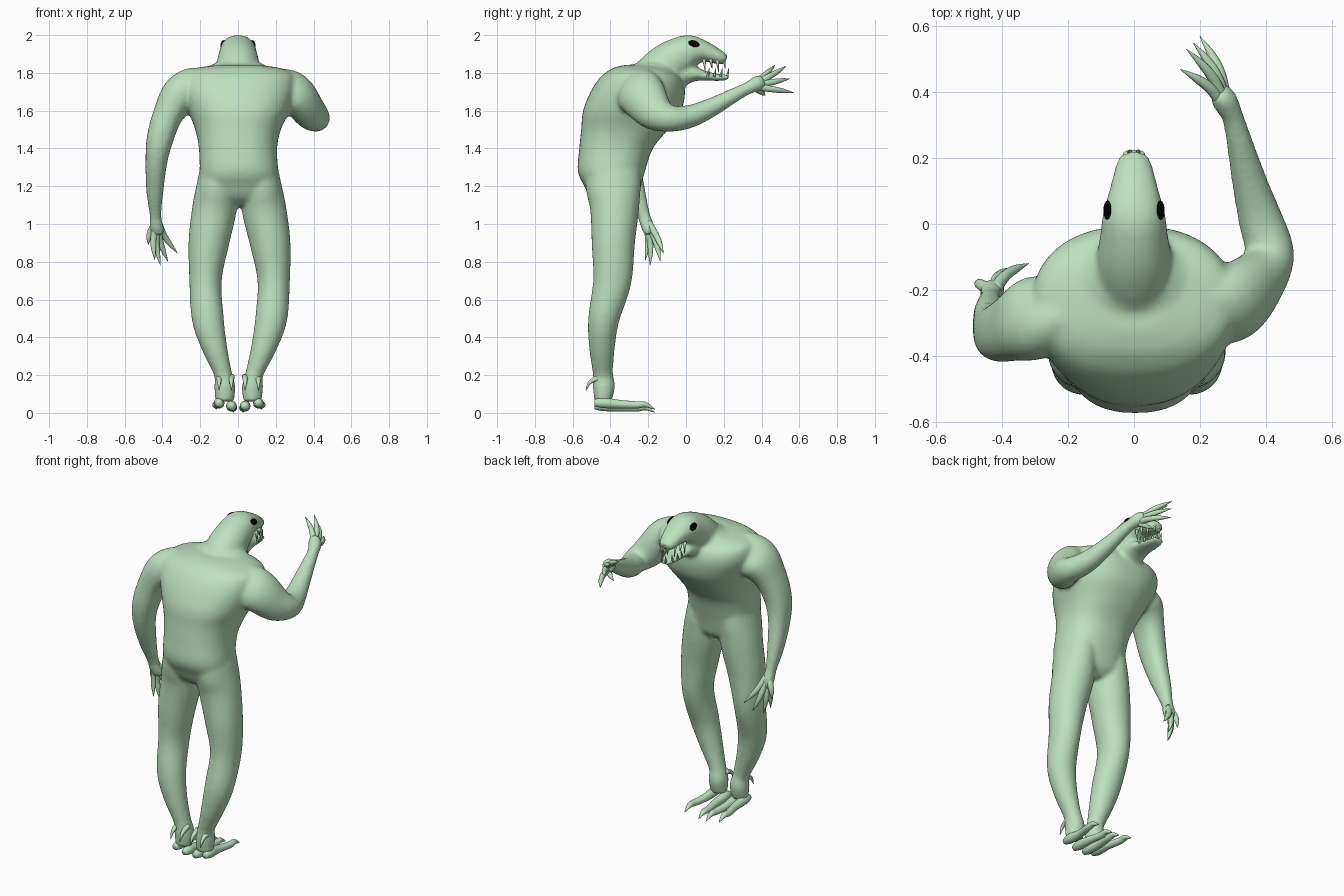
import bpy, bmesh, math
from mathutils import Vector


def material(name, rgb):
    m = bpy.data.materials.new(name)
    m.diffuse_color = (*rgb, 1)
    return m


SKIN = material("pale green skin", (0.51, 0.75, 0.52))
BLACK = material("black eye", (0.0, 0.0, 0.0))


def spline(pts, sub):
    """Catmull-Rom interpolation of (x, y, z, width, depth) rows."""
    out = []
    for i in range(len(pts) - 1):
        p0, p1, p2, p3 = (pts[max(0, min(len(pts) - 1, i + k))] for k in (-1, 0, 1, 2))
        for s in range(sub):
            t = s / sub
            out.append([0.5 * (2 * b + (c - a) * t + (2 * a - 5 * b + 4 * c - d) * t * t
                               + (3 * b - a - 3 * c + d) * t ** 3)
                        for a, b, c, d in zip(p0, p1, p2, p3)])
    out.append(list(pts[-1]))
    return out


def tube(bm, pts, sides=24, sub=5, power=1.0, level=False):
    """Closed limb lofted through elliptical sections along a curved path."""
    rows = spline(pts, sub)
    cen = [Vector(r[:3]) for r in rows]
    rings = []
    for i, r in enumerate(rows):
        t = (cen[min(i + 1, len(cen) - 1)] - cen[max(i - 1, 0)]).normalized()
        if level:
            t = Vector((0, 0, 1))
        side = (Vector((1, 0, 0)) - t * t.x).normalized()
        up = t.cross(side)
        ring = []
        for k in range(sides):
            a = 2 * math.pi * k / sides
            c, s = math.cos(a), math.sin(a)
            c, s = (math.copysign(abs(v) ** power, v) for v in (c, s))
            ring.append(bm.verts.new(cen[i] + side * c * r[3] + up * s * r[4]))
        rings.append(ring)
    faces = []
    for a, b in zip(rings, rings[1:]):
        for k in range(sides):
            n = (k + 1) % sides
            faces.append(bm.faces.new((a[k], a[n], b[n], b[k])))
    faces.append(bm.faces.new(rings[0][::-1]))
    faces.append(bm.faces.new(rings[-1]))
    bmesh.ops.recalc_face_normals(bm, faces=faces)


def finish(bm, name, mat):
    me = bpy.data.meshes.new(name)
    bm.to_mesh(me)
    bm.free()
    me.materials.append(mat)
    for p in me.polygons:
        p.use_smooth = True
    ob = bpy.data.objects.new(name, me)
    bpy.context.collection.objects.link(ob)
    return ob


# ---- body: torso, head, jaw, arms and legs fused into one skin
bm = bmesh.new()
tube(bm, [(0.008, -0.375, 1.10, 0.1, 0.08), (0.008, -0.38, 1.14, 0.18, 0.125),
          (0.005, -0.388, 1.2, 0.21, 0.15),
          (0.005, -0.395, 1.28, 0.208, 0.178), (0, -0.37, 1.4, 0.207, 0.195),
          (0, -0.325, 1.5, 0.227, 0.23), (0.005, -0.285, 1.6, 0.27, 0.26),
          (0, -0.255, 1.7, 0.305, 0.25), (0, -0.24, 1.77, 0.305, 0.22),
          (0, -0.24, 1.805, 0.28, 0.18), (0, -0.24, 1.828, 0.21, 0.14),
          (0, -0.24, 1.843, 0.1, 0.08)], sides=48, power=0.86, level=True)
# neck, head and upper jaw
tube(bm, [(0, -0.24, 1.70, 0.1, 0.11), (0, -0.17, 1.78, 0.115, 0.115),
          (0, -0.1, 1.845, 0.113, 0.112), (0, -0.03, 1.89, 0.102, 0.102),
          (0, 0.03, 1.915, 0.095, 0.087), (0, 0.1, 1.912, 0.076, 0.056),
          (0, 0.17, 1.885, 0.058, 0.04), (0, 0.212, 1.868, 0.042, 0.026)], power=0.95)
# sloping muscle from shoulders to neck
tube(bm, [(0, -0.20, 1.75, 0.24, 0.17), (0, -0.19, 1.81, 0.2, 0.14),
          (0, -0.165, 1.845, 0.135, 0.11), (0, -0.14, 1.87, 0.08, 0.08)], level=True)
# lower jaw
tube(bm, [(0, -0.06, 1.78, 0.085, 0.075), (0, 0.03, 1.795, 0.075, 0.045),
          (0, 0.1, 1.785, 0.06, 0.026), (0, 0.17, 1.776, 0.05, 0.019),
          (0, 0.23, 1.777, 0.034, 0.014)])
# lowered left arm
tube(bm, [(-0.2, -0.25, 1.72, 0.08, 0.12), (-0.30, -0.285, 1.685, 0.1, 0.13),
          (-0.37, -0.315, 1.58, 0.08, 0.103), (-0.413, -0.33, 1.45, 0.071, 0.087),
          (-0.432, -0.315, 1.33, 0.058, 0.074), (-0.44, -0.27, 1.18, 0.046, 0.054),
          (-0.437, -0.225, 1.05, 0.031, 0.035), (-0.432, -0.205, 0.99, 0.036, 0.035),
          (-0.42, -0.19, 0.945, 0.034, 0.026)], power=0.88)
# raised right arm
tube(bm, [(0.2, -0.27, 1.72, 0.08, 0.12), (0.3, -0.24, 1.69, 0.1, 0.13),
          (0.375, -0.17, 1.60, 0.087, 0.105), (0.412, -0.09, 1.56, 0.075, 0.073),
          (0.385, 0.01, 1.567, 0.068, 0.062), (0.353, 0.12, 1.61, 0.055, 0.052),
          (0.315, 0.27, 1.69, 0.038, 0.037), (0.298, 0.33, 1.72, 0.034, 0.034),
          (0.275, 0.375, 1.742, 0.04, 0.042), (0.255, 0.405, 1.755, 0.03, 0.038)])
# legs, the right one slightly further out
for s in (-1, 1.1):
    tube(bm, [(s * 0.1, -0.385, 1.34, 0.09, 0.14), (s * 0.112, -0.385, 1.2, 0.108, 0.146),
              (s * 0.125, -0.378, 1.08, 0.118, 0.13),
              (s * 0.155, -0.385, 0.9, 0.108, 0.115), (s * 0.172, -0.39, 0.7, 0.086, 0.102),
              (s * 0.16, -0.435, 0.5, 0.085, 0.083), (s * 0.125, -0.445, 0.35, 0.068, 0.069),
              (s * 0.08, -0.44, 0.21, 0.048, 0.054), (s * 0.07, -0.435, 0.14, 0.056, 0.06),
              (s * 0.07, -0.44, 0.06, 0.05, 0.045)])
body = finish(bm, "body", SKIN)
rm = body.modifiers.new("fuse", 'REMESH')
rm.mode = 'VOXEL'
rm.voxel_size = 0.011
rm.use_smooth_shade = True
sm = body.modifiers.new("soften", 'SMOOTH')
sm.factor = 0.5
sm.iterations = 10
bpy.context.view_layer.objects.active = body
for m in ("fuse", "soften"):
    bpy.ops.object.modifier_apply(modifier=m)


# ---- clawed hands
def hand(name, base, tips, bulge):
    bm = bmesh.new()
    base, bulge = Vector(base), Vector(bulge)
    for tip in tips:
        tip = Vector(tip)
        start = base.lerp(tip, 0.06)
        knuckle = base.lerp(tip, 0.45) + bulge
        claw = base.lerp(tip, 0.72) + bulge * 0.8
        tube(bm, [(*start, 0.02, 0.02), (*knuckle, 0.017, 0.017),
                  (*claw, 0.013, 0.013), (*tip, 0.001, 0.001)], sides=10, sub=4)
    finish(bm, name, SKIN)


hand("left_fingers", (-0.43, -0.205, 1.02),
     [(-0.32, -0.12, 0.845), (-0.37, -0.135, 0.8), (-0.41, -0.19, 0.78),
      (-0.44, -0.215, 0.81), (-0.475, -0.18, 0.89)], (-0.012, 0.008, 0))
hand("right_fingers", (0.285, 0.345, 1.73),
     [(0.14, 0.47, 1.84), (0.16, 0.53, 1.835), (0.18, 0.55, 1.77),
      (0.2, 0.57, 1.695), (0.21, 0.42, 1.68)], (0.016, 0.006, 0))

# ---- feet: two long clawed toes and two heel spurs each
for s, side in ((-1, "left"), (1.08, "right")):
    bm = bmesh.new()
    for x0, x1, dz in ((0.1, 0.115, 0.008), (0.035, 0.025, -0.008)):
        tube(bm, [(s * x0, -0.485, 0.045 + dz, 0.018, 0.018),
                  (s * x0, -0.44, 0.045 + dz, 0.028, 0.028),
                  (s * x0, -0.35, 0.038 + dz, 0.024, 0.023),
                  (s * x1, -0.26, 0.034 + dz, 0.021, 0.019),
                  (s * x1, -0.215, 0.036 + dz, 0.017, 0.015),
                  (s * x1, -0.165, 0.011 + dz, 0.002, 0.002)], sides=14)
        tube(bm, [(s * x0, -0.45, 0.19, 0.018, 0.018), (s * x0, -0.505, 0.165, 0.011, 0.011),
                  (s * x0, -0.53, 0.12, 0.002, 0.002)], sides=10)
    finish(bm, side + "_toes", SKIN)

# ---- teeth along both jaws
bm = bmesh.new()
for s in (-1, 1):
    for i in range(4):
        t = i / 3
        y = 0.095 + 0.105 * t
        x = s * (0.06 - 0.044 * t ** 2)
        drop = 0.07 if i % 2 == 0 else 0.05
        tube(bm, [(x, y, 1.873, 0.01, 0.01),
                  (x, y + 0.008, 1.873 - drop, 0.001, 0.001)], sides=8, sub=2)
        y = 0.115 + 0.103 * t
        x = s * (0.053 - 0.04 * t ** 2)
        tube(bm, [(x, y, 1.78, 0.008, 0.008),
                  (x, y + 0.008, 1.825, 0.001, 0.001)], sides=8, sub=2)
finish(bm, "teeth", SKIN)

# ---- eyes
for s, side in ((-1, "left"), (1, "right")):
    bm = bmesh.new()
    bmesh.ops.create_uvsphere(bm, u_segments=20, v_segments=12, radius=1)
    eye = finish(bm, side + "_eye", BLACK)
    eye.scale = (0.009, 0.03, 0.019)
    eye.location = (s * 0.081, 0.042, 1.955)
    eye.rotation_euler = (-0.35, -s * 0.5, s * 0.15)
